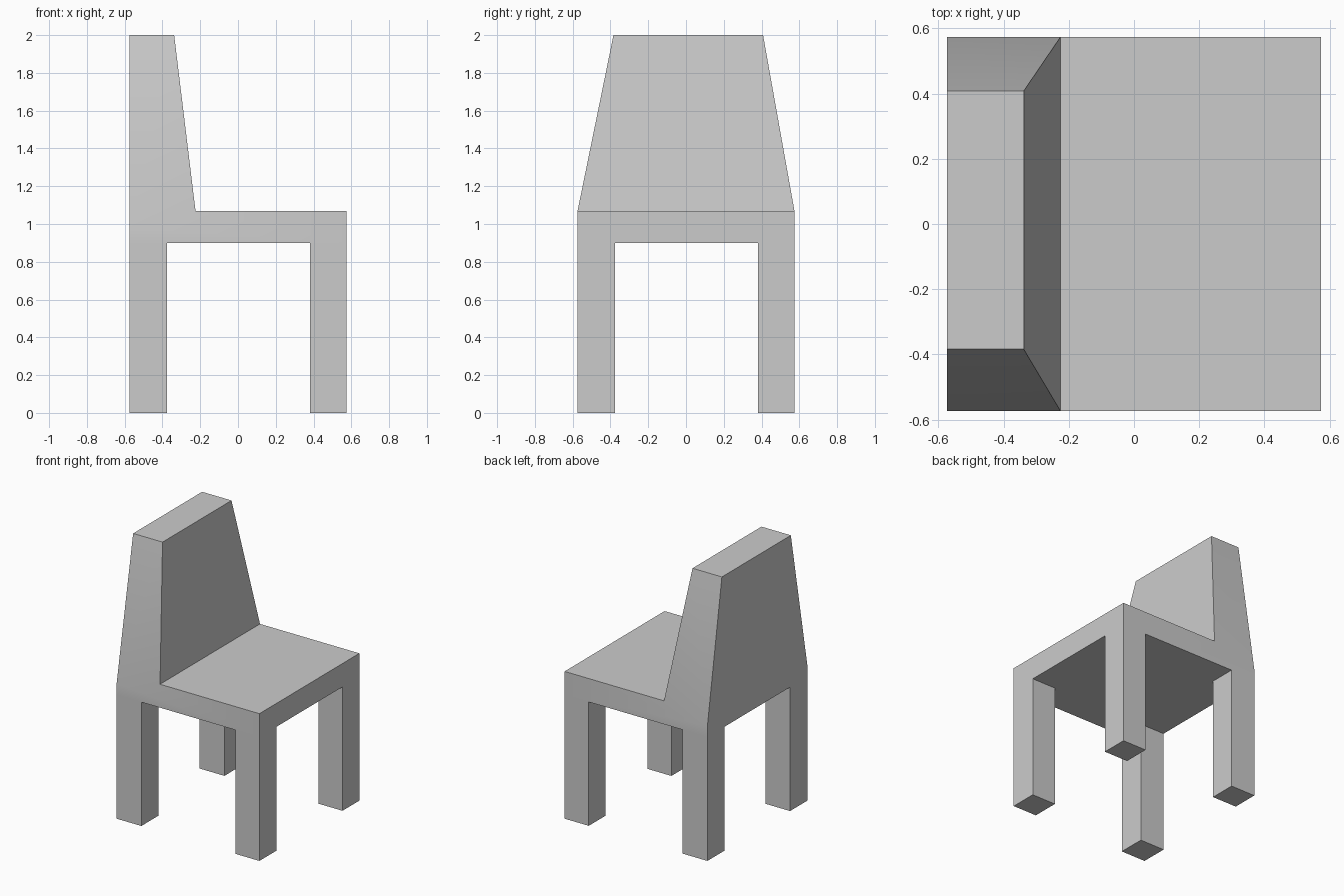
import bpy, bmesh, math

if "Cube" in bpy.data.objects:
    bpy.data.objects.remove(bpy.data.objects["Cube"])

H = 0.574        # half width of the chair
SEAT_Z = 0.90    # underside of the seat


def make_object(name, verts, faces):
    mesh = bpy.data.meshes.new(name)
    bm = bmesh.new()
    vs = [bm.verts.new(v) for v in verts]
    for f in faces:
        bm.faces.new([vs[i] for i in f])
    bmesh.ops.recalc_face_normals(bm, faces=bm.faces[:])
    bm.to_mesh(mesh)
    bm.free()
    obj = bpy.data.objects.new(name, mesh)
    bpy.context.collection.objects.link(obj)
    return obj


# Seat and tapered backrest: side profile (x, z) lofted from -y to +y
profile = [(-H, SEAT_Z), (H, SEAT_Z), (H, 1.07), (-0.225, 1.07),
           (-0.338, 2.0), (-H, 2.0), (-H, 0.98)]
n = len(profile)
verts = []
for bottom_y, top_y in ((-H, -0.384), (H, 0.408)):
    verts += [(x, top_y if z > 1.5 else bottom_y, z) for x, z in profile]
faces = [(i, (i + 1) % n, (i + 1) % n + n, i + n) for i in range(n)]
for o in (0, n):
    faces += [tuple(i + o for i in (0, 1, 2, 3, 6)),    # seat side
              tuple(i + o for i in (6, 3, 4, 5))]       # backrest side
seat = make_object("seat_and_backrest", verts, faces)
bpy.context.view_layer.objects.active = seat
seat.select_set(True)
bpy.ops.object.shade_smooth_by_angle(angle=math.radians(30))

# Four square legs, open at the top where they meet the seat
spans = {"low": (-H, -0.375), "high": (0.38, H)}
for xn, (x0, x1) in spans.items():
    for yn, (y0, y1) in spans.items():
        ring = [(x0, y0), (x1, y0), (x1, y1), (x0, y1)]
        lv = [(x, y, z) for z in (0, SEAT_Z) for x, y in ring]
        lf = [(3, 2, 1, 0)] + [(i, (i + 1) % 4, (i + 1) % 4 + 4, i + 4) for i in range(4)]
        name = ("backrest" if xn == "low" else "seat_edge") + \
               ("_near_leg" if yn == "low" else "_far_leg")
        make_object(name, lv, lf)
